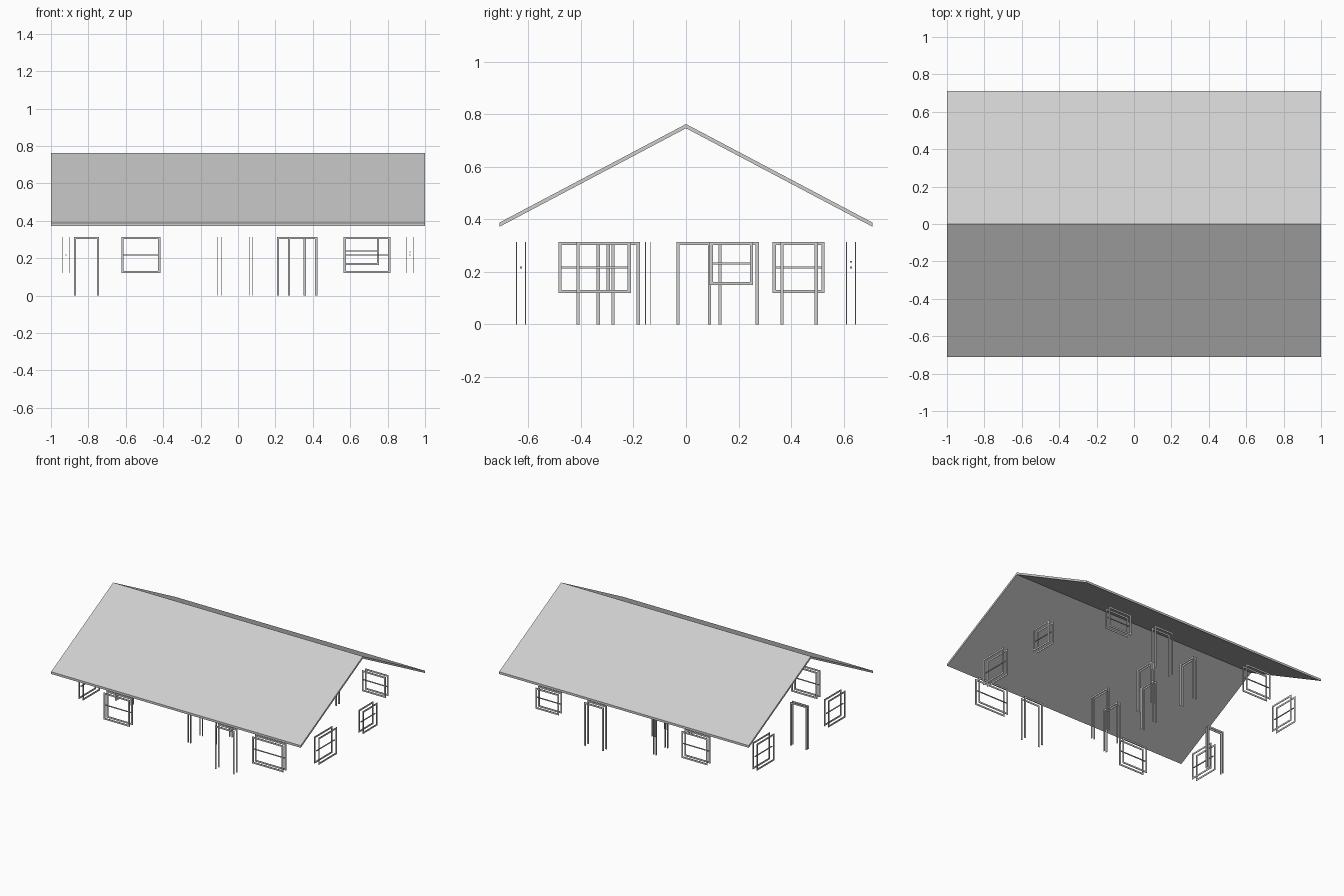
import bpy
import bmesh
from mathutils import Matrix, Vector

cube = bpy.data.objects.get("Cube")
if cube:
    bpy.data.objects.remove(cube, do_unlink=True)

GREY = (0.62, 0.62, 0.62, 1.0)
TOP = 0.314      # head height shared by every opening
TRIM = 0.012     # width of the casing strips
THIN = 0.003     # thickness of the casing strips
BAR = 0.006      # window crossbar section

grey = bpy.data.materials.new("plain_grey")
grey.use_nodes = True
grey.diffuse_color = GREY
grey.node_tree.nodes["Principled BSDF"].inputs["Base Color"].default_value = GREY


def finish(name, bm):
    """Turn a bmesh into a named, flat-shaded object."""
    bmesh.ops.recalc_face_normals(bm, faces=bm.faces)
    mesh = bpy.data.meshes.new(name)
    bm.to_mesh(mesh)
    bm.free()
    mesh.materials.append(grey)
    obj = bpy.data.objects.new(name, mesh)
    bpy.context.collection.objects.link(obj)
    return obj


def add_box(bm, lo, hi):
    """Add a box between two corners."""
    lo, hi = Vector(lo), Vector(hi)
    matrix = Matrix.Translation((lo + hi) / 2) @ Matrix.Diagonal((*(hi - lo), 1))
    bmesh.ops.create_cube(bm, size=1, matrix=matrix)


def opening(name, axis, wall, half, start, end, sill=None):
    """Casing on both faces of a wall; a sill height makes it a window.

    axis is the direction the wall runs in, wall its centre on the other
    axis and half the distance from there to each casing.
    """
    bm = bmesh.new()
    low = sill if sill is not None else 0

    def strip(u0, u1, v, depth, z0, z1):
        a, b = v - depth / 2, v + depth / 2
        if axis == "x":
            add_box(bm, (u0, a, z0), (u1, b, z1))
        else:
            add_box(bm, (a, u0, z0), (b, u1, z1))

    for side in (-1, 1):
        v = wall + side * half
        strip(start, start + TRIM, v, THIN, low, TOP)
        strip(end - TRIM, end, v, THIN, low, TOP)
        strip(start + TRIM, end - TRIM, v, THIN, TOP - TRIM, TOP)
        if sill is not None:
            strip(start + TRIM, end - TRIM, v, THIN, low, low + TRIM)
    if sill is not None:
        mid = (low + TOP) / 2
        strip(start, end, wall, BAR, mid - BAR / 2, mid + BAR / 2)
    finish(name, bm)


# Gable roof: a chevron profile extruded along the ridge
bm = bmesh.new()
profile = [(-0.71, 0.372), (0, 0.747), (0.71, 0.372),
           (0.71, 0.388), (0, 0.763), (-0.71, 0.388)]
left = [bm.verts.new((-1, y, z)) for y, z in profile]
right = [bm.verts.new((1, y, z)) for y, z in profile]
for i in range(6):
    j = (i + 1) % 6
    bm.faces.new((left[i], left[j], right[j], right[i]))
for ring in (left, right):
    bm.faces.new((ring[0], ring[1], ring[4], ring[5]))
    bm.faces.new((ring[1], ring[2], ring[3], ring[4]))
finish("gable_roof", bm)

OUTER, INNER = 0.017, 0.010   # half thickness of outer and inner walls
FRONT, BACK, SIDE = -0.628, 0.628, 0.92

# Windows in the front and back walls
opening("front_window_small", "x", FRONT, OUTER, -0.623, -0.415, 0.12)
opening("front_window_large", "x", FRONT, OUTER, 0.565, 0.815, 0.12)
opening("back_window_right", "x", BACK, OUTER, -0.623, -0.415, 0.12)
opening("back_window_left", "x", BACK, OUTER, 0.565, 0.755, 0.163)

# Windows in the gable walls
opening("left_window_front", "y", SIDE, OUTER, -0.417, -0.21, 0.12)
opening("left_window_middle", "y", SIDE, OUTER, 0.09, 0.256, 0.15)
opening("right_window_front", "y", -SIDE, OUTER, -0.485, -0.29, 0.12)
opening("right_window_back", "y", -SIDE, OUTER, 0.33, 0.527, 0.12)

# Outside doorways
opening("front_doorway", "x", FRONT, OUTER, 0.267, 0.424)
opening("back_doorway", "x", BACK, OUTER, 0.208, 0.363)

# Inside doorways
opening("cross_wall_doorway", "x", -0.144, INNER, -0.877, -0.742)
for i, (a, b) in enumerate([(-0.417, -0.272), (-0.037, 0.095), (0.36, 0.502)]):
    opening(f"right_hall_doorway_{i + 1}", "y", -0.1, INNER, a, b)
for i, (a, b) in enumerate([(-0.34, -0.176), (0.124, 0.277)]):
    opening(f"left_hall_doorway_{i + 1}", "y", 0.07, INNER, a, b)
